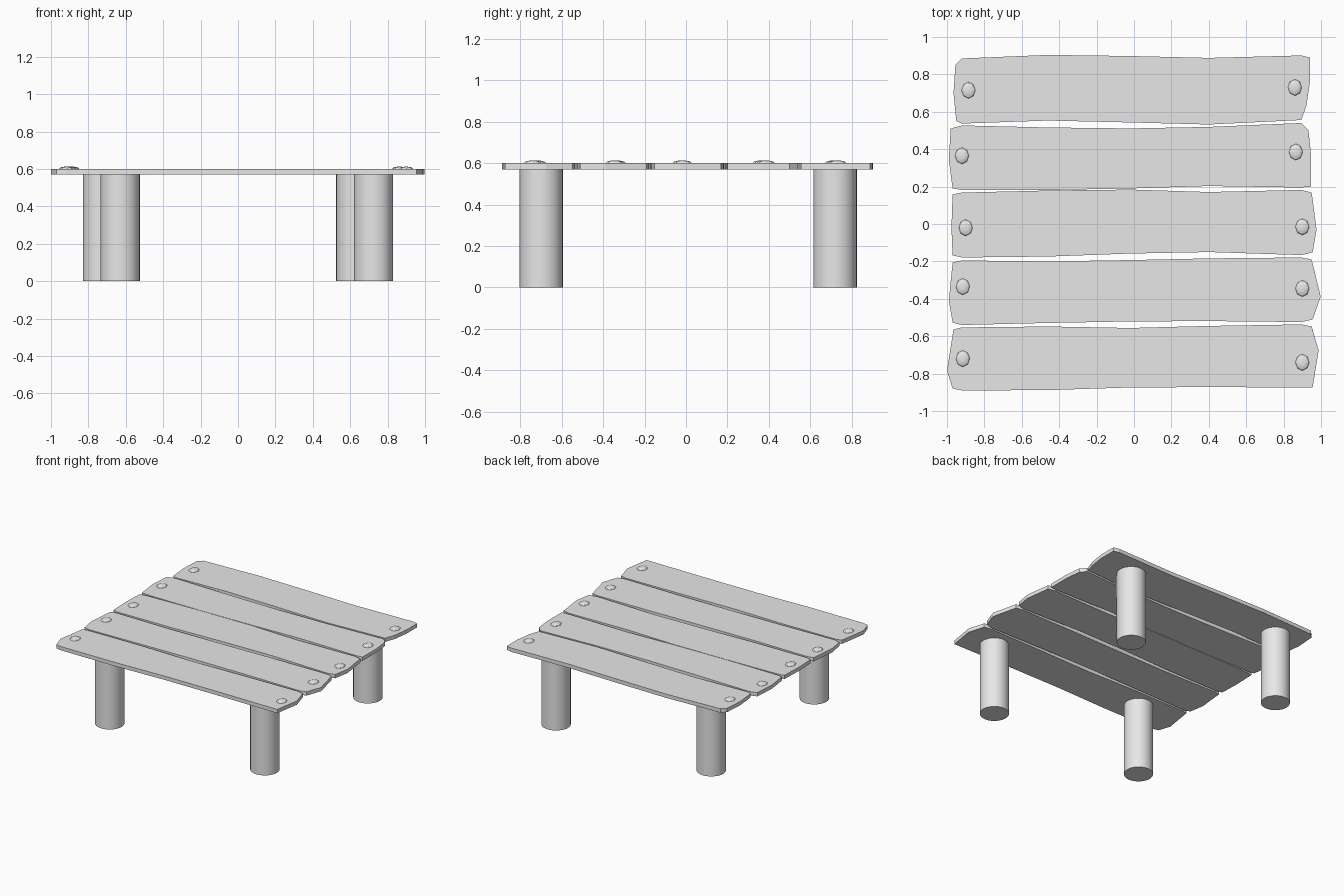
import bpy
import bmesh
import math

cube = bpy.data.objects.get("Cube")
if cube:
    bpy.data.objects.remove(cube, do_unlink=True)

# One plain grey for the whole table
grey = bpy.data.materials.new("plain_grey")
grey.use_nodes = True
colour = (0.8, 0.8, 0.8, 1)
grey.diffuse_color = colour
grey.node_tree.nodes["Principled BSDF"].inputs["Base Color"].default_value = colour

BOTTOM, TOP = 0.57, 0.6
STATIONS = (-0.92, -0.46, -0.02, 0.4, 0.895)


def add_plank(name, back_edge, front_edge, left_end, right_end):
    """Extrude a rough-cut plank outline; the edges are y values at STATIONS."""
    outline = list(zip(STATIONS, back_edge)) + list(right_end)
    outline += list(zip(STATIONS, front_edge))[::-1] + list(left_end)
    bm = bmesh.new()
    base = bm.faces.new([bm.verts.new((x, y, BOTTOM)) for x, y in outline])
    result = bmesh.ops.extrude_face_region(bm, geom=[base], use_keep_orig=True)
    raised = [v for v in result["geom"] if isinstance(v, bmesh.types.BMVert)]
    bmesh.ops.translate(bm, vec=(0, 0, TOP - BOTTOM), verts=raised)
    bmesh.ops.recalc_face_normals(bm, faces=bm.faces)
    mesh = bpy.data.meshes.new(name)
    bm.to_mesh(mesh)
    bm.free()
    mesh.materials.append(grey)
    plank = bpy.data.objects.new(name, mesh)
    bpy.context.collection.objects.link(plank)


def add_rivet(name, x, y):
    """Flattened faceted dome on the plank surface."""
    bpy.ops.mesh.primitive_uv_sphere_add(segments=8, ring_count=6, location=(x, y, TOP))
    rivet = bpy.context.object
    rivet.name = name
    rivet.scale = (0.037, 0.044, 0.013)
    rivet.data.materials.append(grey)


def add_leg(name, x, y):
    """Smooth round post from the floor to the underside of the planks."""
    height = BOTTOM + 0.005
    bpy.ops.mesh.primitive_cylinder_add(vertices=32, radius=0.105, depth=height,
                                        location=(x, y, height / 2))
    leg = bpy.context.object
    leg.name = name
    leg.data.materials.append(grey)
    bpy.ops.object.shade_smooth_by_angle(angle=math.radians(30))


# Planks, from back to front; ends run front to back on the left side of the
# outline and back to front on the other
add_plank("plank_back",
          (0.885, 0.904, 0.898, 0.888, 0.901),
          (0.537, 0.553, 0.543, 0.532, 0.556),
          ((-0.95, 0.55), (-0.965, 0.7), (-0.955, 0.85)),
          ((0.94, 0.89), (0.94, 0.757), (0.922, 0.634)))
add_plank("plank_mid_back",
          (0.527, 0.516, 0.511, 0.519, 0.54),
          (0.182, 0.182, 0.19, 0.203, 0.195),
          ((-0.97, 0.19), (-0.99, 0.345), (-0.98, 0.51)),
          ((0.933, 0.5), (0.946, 0.372), (0.946, 0.2)))
add_plank("plank_middle",
          (0.168, 0.179, 0.184, 0.171, 0.182),
          (-0.179, -0.174, -0.158, -0.15, -0.166),
          ((-0.97, -0.168), (-0.976, -0.02), (-0.97, 0.158)),
          ((0.95, 0.168), (0.976, -0.03), (0.955, -0.152)))
add_plank("plank_mid_front",
          (-0.195, -0.2, -0.193, -0.184, -0.179),
          (-0.54, -0.529, -0.521, -0.519, -0.524),
          ((-0.97, -0.527), (-0.99, -0.41), (-0.97, -0.206)),
          ((0.95, -0.19), (0.998, -0.388), (0.955, -0.511)))
add_plank("plank_front",
          (-0.553, -0.548, -0.556, -0.545, -0.537),
          (-0.89, -0.888, -0.874, -0.872, -0.874),
          ((-0.97, -0.88), (-1, -0.783), (-0.965, -0.564)),
          ((0.95, -0.548), (0.987, -0.676), (0.955, -0.874)))

# A rivet at each end of every plank
rivets = {
    "right": ((-0.885, 0.715), (-0.92, 0.365), (-0.9, -0.02), (-0.915, -0.335), (-0.915, -0.72)),
    "left": ((0.86, 0.73), (0.865, 0.385), (0.9, -0.015), (0.9, -0.345), (0.9, -0.74)),
}
for side, places in rivets.items():
    for row, (x, y) in enumerate(places):
        add_rivet(f"rivet_{side}_{row}", x, y)

# Legs, slightly skewed in plan
add_leg("front_right_leg", -0.63, -0.7)
add_leg("front_left_leg", 0.725, -0.7)
add_leg("back_right_leg", -0.725, 0.72)
add_leg("back_left_leg", 0.63, 0.72)
